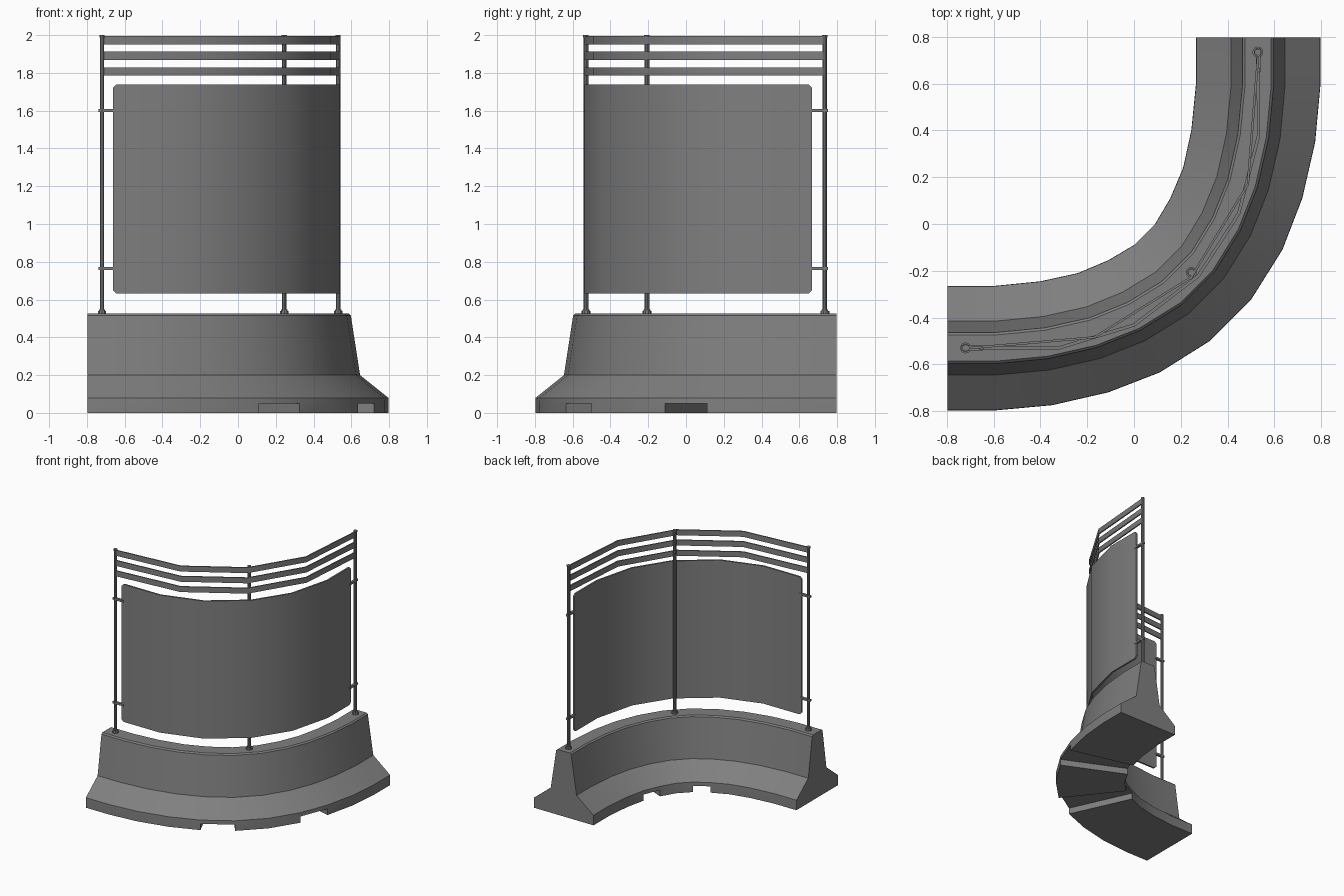
import bpy, bmesh, math
from mathutils import Vector

if "Cube" in bpy.data.objects:
    bpy.data.objects.remove(bpy.data.objects["Cube"])

grey = bpy.data.materials.new("concrete_grey")
grey.diffuse_color = (0.21, 0.213, 0.21, 1)
grey.use_nodes = True
grey.node_tree.nodes["Principled BSDF"].inputs["Base Color"].default_value = grey.diffuse_color


def finish(name, bm):
    bmesh.ops.recalc_face_normals(bm, faces=bm.faces)
    me = bpy.data.meshes.new(name)
    bm.to_mesh(me)
    bm.free()
    ob = bpy.data.objects.new(name, me)
    bpy.context.collection.objects.link(ob)
    me.materials.append(grey)
    bpy.ops.object.select_all(action='DESELECT')
    ob.select_set(True)
    bpy.context.view_layer.objects.active = ob
    bpy.ops.object.shade_smooth_by_angle(angle=math.radians(30))
    return ob


def mirrored(pts):
    # second half of the bend mirrors the first across x = -y
    return [Vector(p) for p in pts] + [Vector((-y, -x)) for x, y in reversed(pts)]


# Curved concrete barrier: profile swept between inner and outer edge lines
outer = mirrored([(-.797, -.797), (-.59, -.797), (-.35, -.775), (-.11, -.72), (.11, -.635), (.325, -.5)])
inner = mirrored([(-.797, -.265), (-.6, -.265), (-.4, -.245), (-.24, -.21), (-.11, -.155), (0, -.09)])
half = [(1, 0), (1, .05), (.995, .08), (.433, .2), (.25, .515), (.21, .525)]
profile = half + [(-u, z) for u, z in reversed(half)]
n = len(profile)
notches = (4, 7)
bm = bmesh.new()
rings = []
for o, i in zip(outer, inner):
    mid, d = (o + i) / 2, (o - i) / 2
    rings.append([bm.verts.new((*(mid + d * u), z)) for u, z in profile])
for s in range(len(rings) - 1):
    a, b = rings[s], rings[s + 1]
    for k in range(n):
        if s in notches and k in (0, n - 2, n - 1):
            continue
        j = (k + 1) % n
        bm.faces.new((a[k], a[j], b[j], b[k]))
    if s in notches:  # forklift slot: ceiling and two walls
        bm.faces.new((a[1], a[n - 2], b[n - 2], b[1]))
        for r in (a, b):
            bm.faces.new((r[0], r[1], r[n - 2], r[n - 1]))
bm.faces.new(rings[0])
bm.faces.new(rings[-1])
finish("barrier_base", bm)


def ribbon(name, path, z0, z1, thick, corner=0.0):
    # upright strip following a ground path, optionally with cut corners
    pts = [Vector(p) for p in path]
    if corner:
        pts.insert(1, pts[0] + (pts[1] - pts[0]).normalized() * corner)
        pts.insert(-1, pts[-1] + (pts[-2] - pts[-1]).normalized() * corner)
    bm = bmesh.new()
    rings = []
    for i, p in enumerate(pts):
        end = i in (0, len(pts) - 1)
        t = (pts[min(i + 1, len(pts) - 1)] - pts[max(i - 1, 0)]).normalized()
        off = Vector((t.y, -t.x)) * thick / 2
        c = corner if end else 0
        rings.append([bm.verts.new((*q, z)) for q, z in
                      ((p + off, z0 + c), (p + off, z1 - c), (p - off, z1 - c), (p - off, z0 + c))])
    for a, b in zip(rings, rings[1:]):
        for k in range(4):
            bm.faces.new((a[k], a[(k + 1) % 4], b[(k + 1) % 4], b[k]))
    bm.faces.new(rings[0])
    bm.faces.new(rings[-1])
    return finish(name, bm)


# Curved screen panel
ribbon("screen_panel", [(-.662, -.53), (-.32, -.53), (0, -.432), (.275, -.222),
                        (.448, .045), (.532, .375), (.532, .668)], .632, 1.738, .014, .018)

# Three top rails
rail_path = [(-.72, -.532), (-.17, -.485), (.245, -.228), (.487, .17), (.532, .735)]
for i, z in enumerate((1.785, 1.868, 1.95)):
    ribbon(f"top_rail_{i + 1}", rail_path, z, z + .044, .01)


# Posts with base collars and caps
def cylinders(name, x, y, parts):
    bm = bmesh.new()
    for r, z0, z1 in parts:
        g = bmesh.ops.create_cone(bm, cap_ends=True, segments=10, radius1=r, radius2=r, depth=z1 - z0)
        bmesh.ops.translate(bm, verts=g['verts'], vec=(x, y, (z0 + z1) / 2))
    finish(name, bm)


for i, (x, y) in enumerate([(-.72, -.53), (.245, -.207), (.53, .735)]):
    cylinders(f"post_{i + 1}", x, y, [(.0125, .51, 1.998), (.0235, .52, .54), (.018, .54, .548),
                                      (.0145, 1.988, 2.0)])

# Clamp arms joining the end posts to the panel
for i, z in enumerate((.765, 1.6)):
    ribbon(f"left_clamp_{i + 1}", [(-.738, -.53), (-.645, -.53)], z - .008, z + .008, .02)
    ribbon(f"right_clamp_{i + 1}", [(.532, .65), (.532, .753)], z - .008, z + .008, .02)
